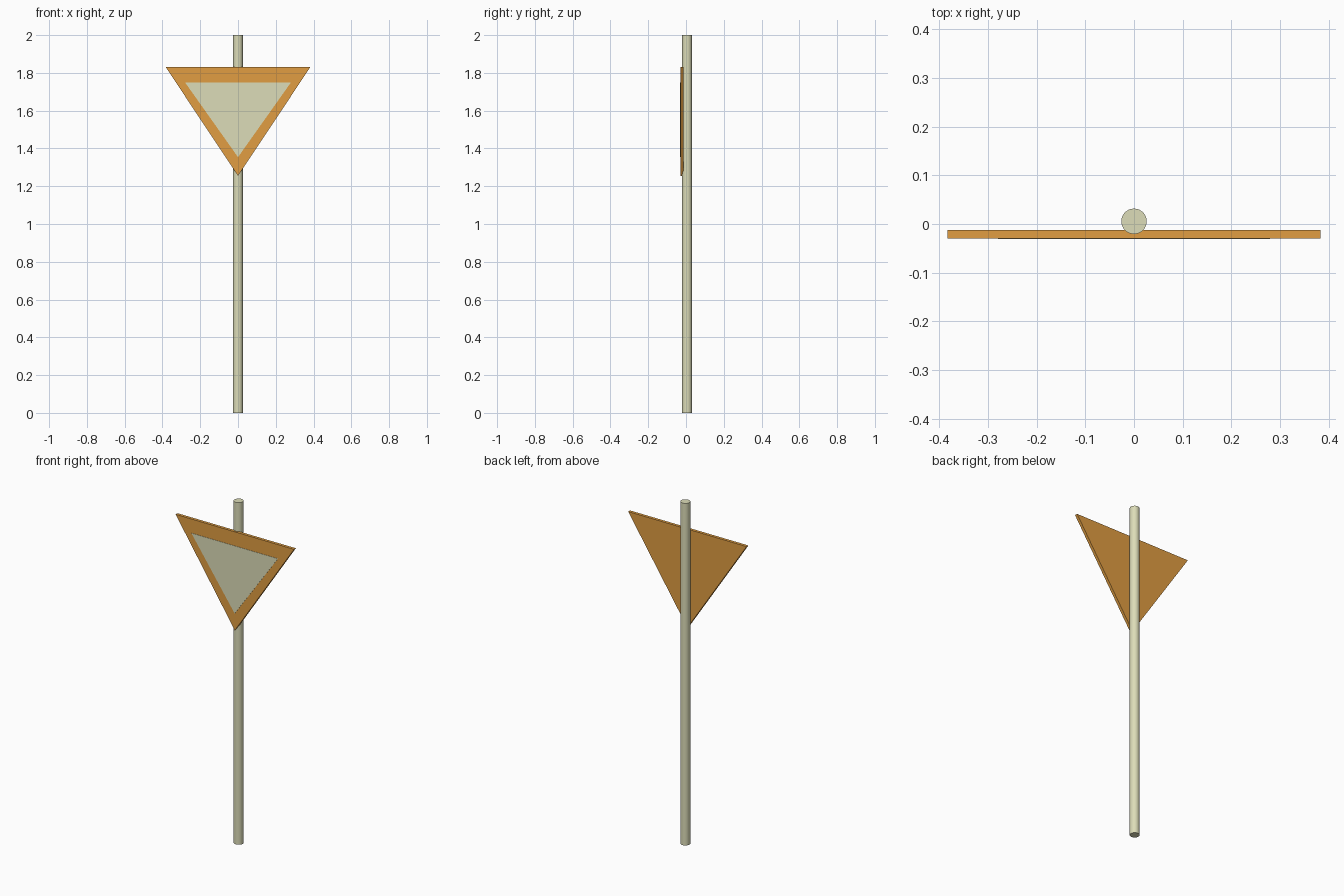
import bpy, bmesh

if "Cube" in bpy.data.objects:
    bpy.data.objects.remove(bpy.data.objects["Cube"])


def material(name, color):
    mat = bpy.data.materials.new(name)
    mat.diffuse_color = (*color, 1)
    mat.use_nodes = True
    mat.node_tree.nodes["Principled BSDF"].inputs["Base Color"].default_value = mat.diffuse_color
    return mat


def triangle_prism(name, half_width, z_top, z_tip, y_front, y_back, mat):
    """Downward-pointing triangle extruded along y."""
    bm = bmesh.new()
    outline = [(-half_width, z_top), (0, z_tip), (half_width, z_top)]
    face = bm.faces.new([bm.verts.new((x, y_front, z)) for x, z in outline])
    ext = bmesh.ops.extrude_face_region(bm, geom=[face], use_keep_orig=True)
    moved = [g for g in ext["geom"] if isinstance(g, bmesh.types.BMVert)]
    bmesh.ops.translate(bm, verts=moved, vec=(0, y_back - y_front, 0))
    bmesh.ops.recalc_face_normals(bm, faces=bm.faces[:])
    mesh = bpy.data.meshes.new(name)
    bm.to_mesh(mesh)
    bm.free()
    obj = bpy.data.objects.new(name, mesh)
    bpy.context.collection.objects.link(obj)
    mesh.materials.append(mat)
    return obj


orange = material("orange", (0.75, 0.34, 0.055))
cream = material("cream", (0.72, 0.72, 0.48))

# Round pole
bpy.ops.mesh.primitive_cylinder_add(vertices=32, radius=0.0262, depth=2,
                                    location=(0, 0.0055, 1))
pole = bpy.context.object
pole.name = "pole"
pole.data.materials.append(cream)
bpy.ops.object.shade_smooth_by_angle()

# Sign plate and the thin pale panel on its front
triangle_prism("sign_plate", 0.383, 1.831, 1.255, -0.0297, -0.0125, orange)
triangle_prism("sign_panel", 0.28, 1.749, 1.354, -0.0312, -0.028, cream)
